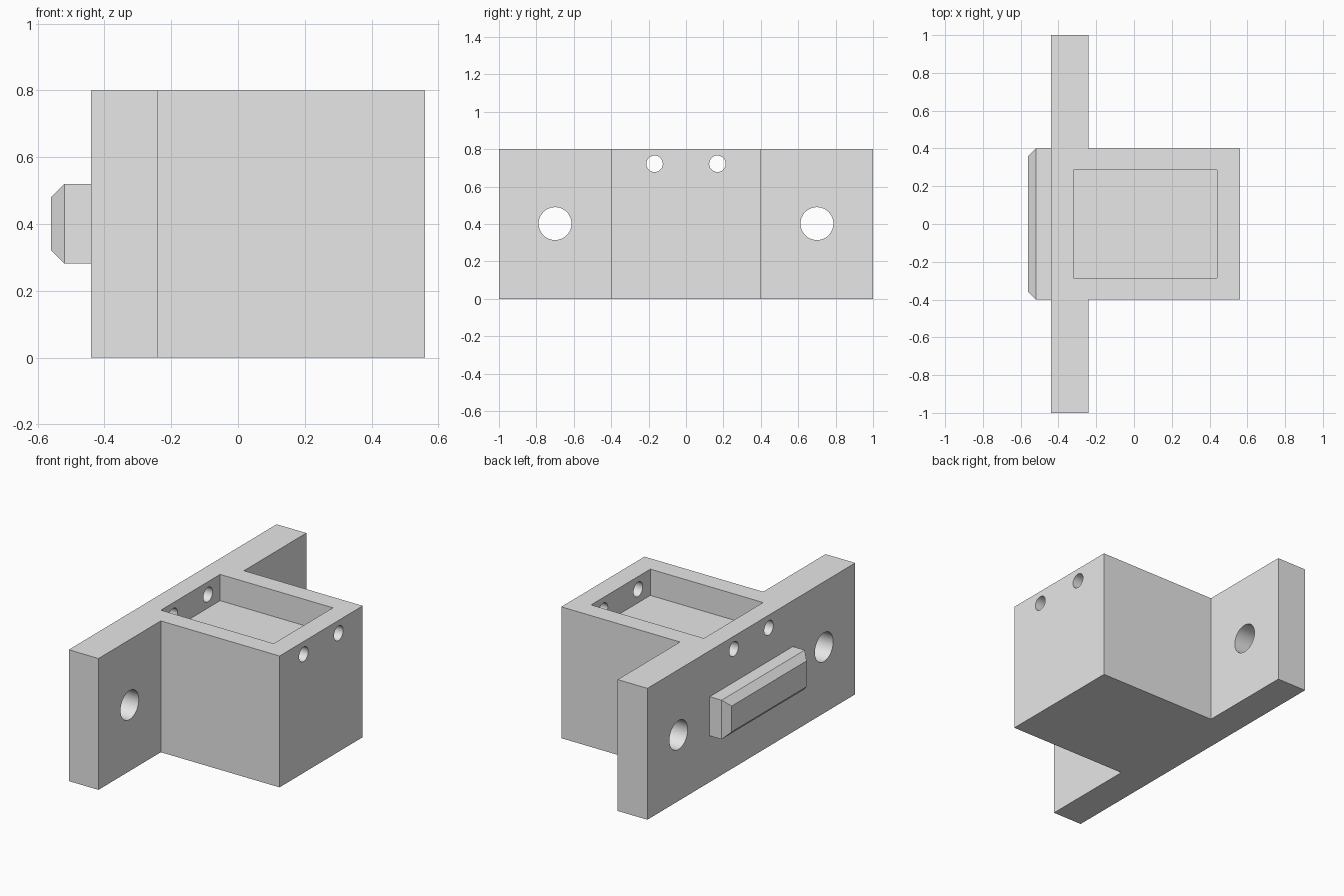
import bpy, bmesh, math
from mathutils import Matrix, Vector

default = bpy.data.objects.get("Cube")
if default:
    bpy.data.objects.remove(default, do_unlink=True)

HEIGHT = 0.8
grey = bpy.data.materials.new("light_grey")
grey.diffuse_color = (0.8, 0.8, 0.8, 1)
grey.use_nodes = True
grey.node_tree.nodes["Principled BSDF"].inputs["Base Color"].default_value = (0.8, 0.8, 0.8, 1)


def make_object(name, bm):
    bmesh.ops.recalc_face_normals(bm, faces=bm.faces)
    mesh = bpy.data.meshes.new(name)
    bm.to_mesh(mesh)
    bm.free()
    mesh.materials.append(grey)
    obj = bpy.data.objects.new(name, mesh)
    bpy.context.collection.objects.link(obj)
    return obj


def box(name, low, high):
    bm = bmesh.new()
    low, high = Vector(low), Vector(high)
    matrix = Matrix.Translation((low + high) / 2) @ Matrix.Diagonal((*(high - low), 1))
    bmesh.ops.create_cube(bm, size=1, matrix=matrix)
    return make_object(name, bm)


def x_cylinder(name, y, z, radius):
    bm = bmesh.new()
    matrix = Matrix.Translation((0, y, z)) @ Matrix.Rotation(math.pi / 2, 4, 'Y')
    bmesh.ops.create_cone(bm, cap_ends=True, segments=48, radius1=radius,
                          radius2=radius, depth=2, matrix=matrix)
    return make_object(name, bm)


# Body: T-shaped plan of flange and block, extruded upward
half_plan = [(-0.44, 1), (-0.24, 1), (-0.24, 0.4), (0.56, 0.4)]
plan = half_plan + [(x, -y) for x, y in reversed(half_plan)]
bm = bmesh.new()
base = bm.faces.new([bm.verts.new((x, y, 0)) for x, y in plan])
top = bmesh.ops.extrude_face_region(bm, geom=[base])["geom"]
bmesh.ops.translate(bm, vec=(0, 0, HEIGHT),
                    verts=[v for v in top if isinstance(v, bmesh.types.BMVert)])
body = make_object("flanged_block", bm)

# Cutters: shallow top pocket, mounting holes and pin holes
cutters = [box("pocket_cutter", (-0.32, -0.285, 0.64), (0.44, 0.285, 1))]
for side in (-1, 1):
    cutters.append(x_cylinder("mounting_hole_cutter", side * 0.7, 0.402, 0.088))
    cutters.append(x_cylinder("pin_hole_cutter", side * 0.168, 0.722, 0.044))

bpy.ops.object.select_all(action='DESELECT')
bpy.context.view_layer.objects.active = body
body.select_set(True)
for cutter in cutters:
    cutter.hide_render = True
    cut = body.modifiers.new(cutter.name, 'BOOLEAN')
    cut.operation = 'DIFFERENCE'
    cut.solver = 'EXACT'
    cut.object = cutter
    bpy.ops.object.modifier_apply(modifier=cut.name)
    bpy.data.objects.remove(cutter, do_unlink=True)
bpy.ops.object.shade_smooth_by_angle(angle=math.radians(30))

# Locating rib on the flange, with its outer face chamfered all round
bm = bmesh.new()
rings = []
for x, inset in ((-0.44, 0), (-0.52, 0), (-0.56, 0.04)):
    y, z = 0.4 - inset, 0.119 - inset
    corners = ((-y, -z), (y, -z), (y, z), (-y, z))
    rings.append([bm.verts.new((x, cy, 0.401 + cz)) for cy, cz in corners])
for inner, outer in zip(rings, rings[1:]):
    for i in range(4):
        j = (i + 1) % 4
        bm.faces.new((inner[i], inner[j], outer[j], outer[i]))
bm.faces.new(rings[0])
bm.faces.new(rings[-1])
make_object("locating_rib", bm)
